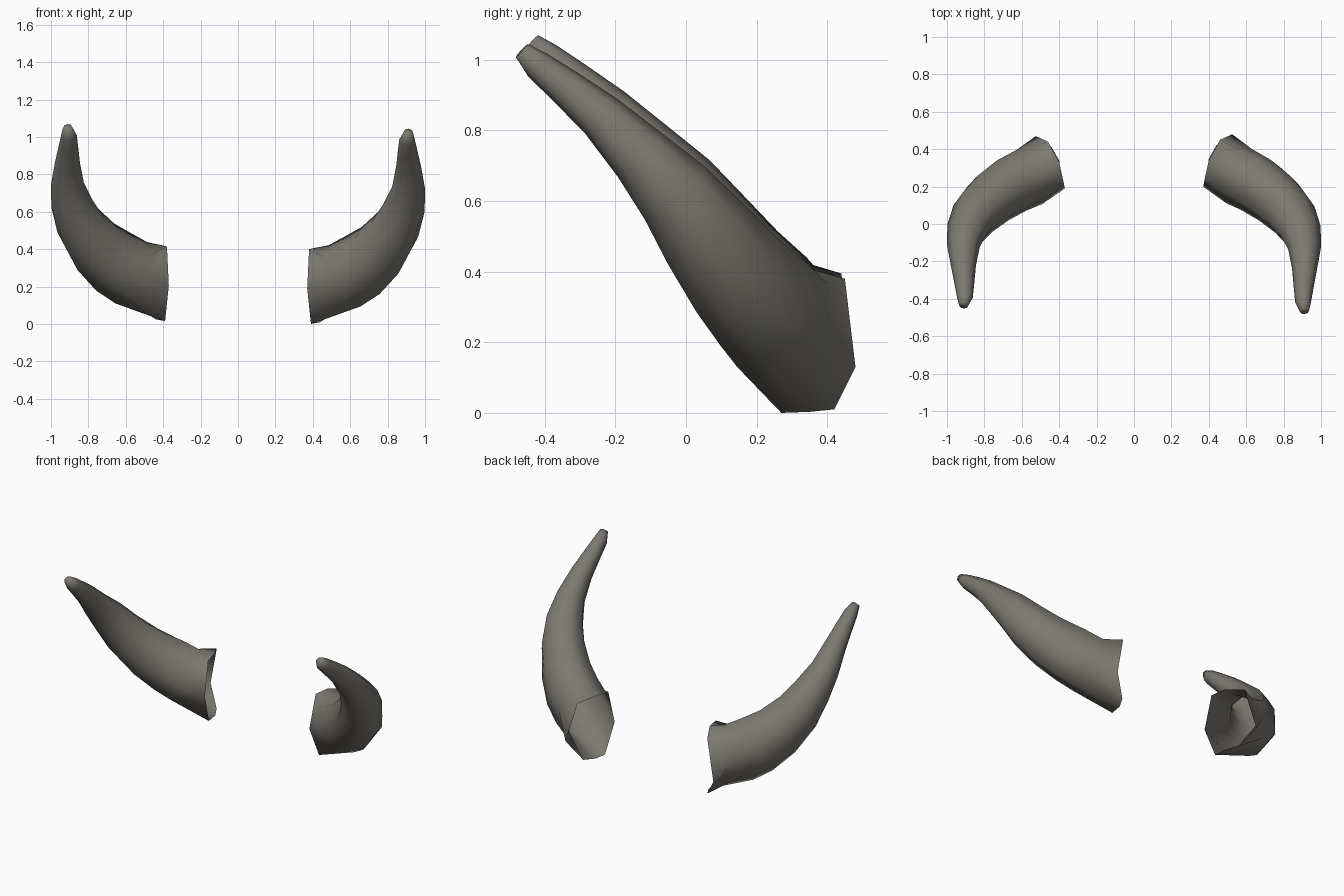
import bpy, bmesh, math
from mathutils import Vector

if "Cube" in bpy.data.objects:
    bpy.data.objects.remove(bpy.data.objects["Cube"])

# Mouth of the horn: uneven open rim with a notch at the back
RIM = [(.46, .45, .38), (.40, .34, .405), (.38, .25, .40), (.37, .20, .19),
       (.39, .27, .0), (.40, .35, .003), (.44, .42, .01), (.525, .48, .13)]
# Centre line, radius, and flattening of the back side
PATH = [(.57, .28, .258, .186, .05), (.665, .23, .315, .182, .05), (.76, .15, .395, .163, .03),
        (.842, .057, .508, .139, .01), (.887, -.03, .622, .114, 0), (.912, -.13, .73, .088, 0),
        (.912, -.24, .84, .067, 0), (.907, -.34, .922, .053, 0), (.904, -.42, .985, .042, 0),
        (.911, -.465, 1.026, .025, 0)]
SIDES = 8
NORMAL = Vector((0, .71, .70)).normalized()

horn_mat = bpy.data.materials.new("dark_horn")
horn_mat.diffuse_color = (.205, .19, .165, 1)
horn_mat.use_nodes = True
horn_mat.node_tree.nodes["Principled BSDF"].inputs["Base Color"].default_value = horn_mat.diffuse_color


def horn_rings():
    rings = [[Vector(p) for p in RIM]]
    pts = [Vector(p[:3]) for p in PATH]
    for i, c in enumerate(pts):
        t = (pts[min(i + 1, len(pts) - 1)] - pts[max(i - 1, 0)]).normalized()
        b = t.cross(NORMAL).normalized()
        n = b.cross(t)
        r, flat = PATH[i][3:]
        ring = []
        for k in range(SIDES):
            a = k * math.tau / SIDES
            rad = r - flat * max(0, math.cos(a + math.pi / 4)) ** 2
            ring.append(c + rad * (math.cos(a) * n + math.sin(a) * b))
        rings.append(ring)
    return rings


def make_horn(name, side):
    bm = bmesh.new()
    rings = horn_rings()
    loops = []
    for i, ring in enumerate(rings):
        f = i / (len(rings) - 1)
        # The left horn leans back and sits a little higher
        shift = Vector((0, -.01 + .04 * f, .015 + .01 * f)) if side < 0 else Vector()
        loops.append([bm.verts.new(Vector((side * v.x, v.y, v.z)) + shift) for v in ring])
    for lo, hi in zip(loops, loops[1:]):
        for k in range(SIDES):
            j = (k + 1) % SIDES
            bm.faces.new((lo[k], lo[j], hi[j], hi[k]))
    bm.faces.new(loops[-1])
    bmesh.ops.recalc_face_normals(bm, faces=bm.faces)
    # Open shell: make the walls point away from the centre line
    bm.faces.ensure_lookup_table()
    if bm.faces[-1].normal.y > 0:
        bmesh.ops.reverse_faces(bm, faces=bm.faces)
    me = bpy.data.meshes.new(name)
    bm.to_mesh(me)
    bm.free()
    me.materials.append(horn_mat)
    ob = bpy.data.objects.new(name, me)
    bpy.context.collection.objects.link(ob)
    for p in me.polygons:
        p.use_smooth = True
    return ob


make_horn("right_horn", 1)
make_horn("left_horn", -1)
